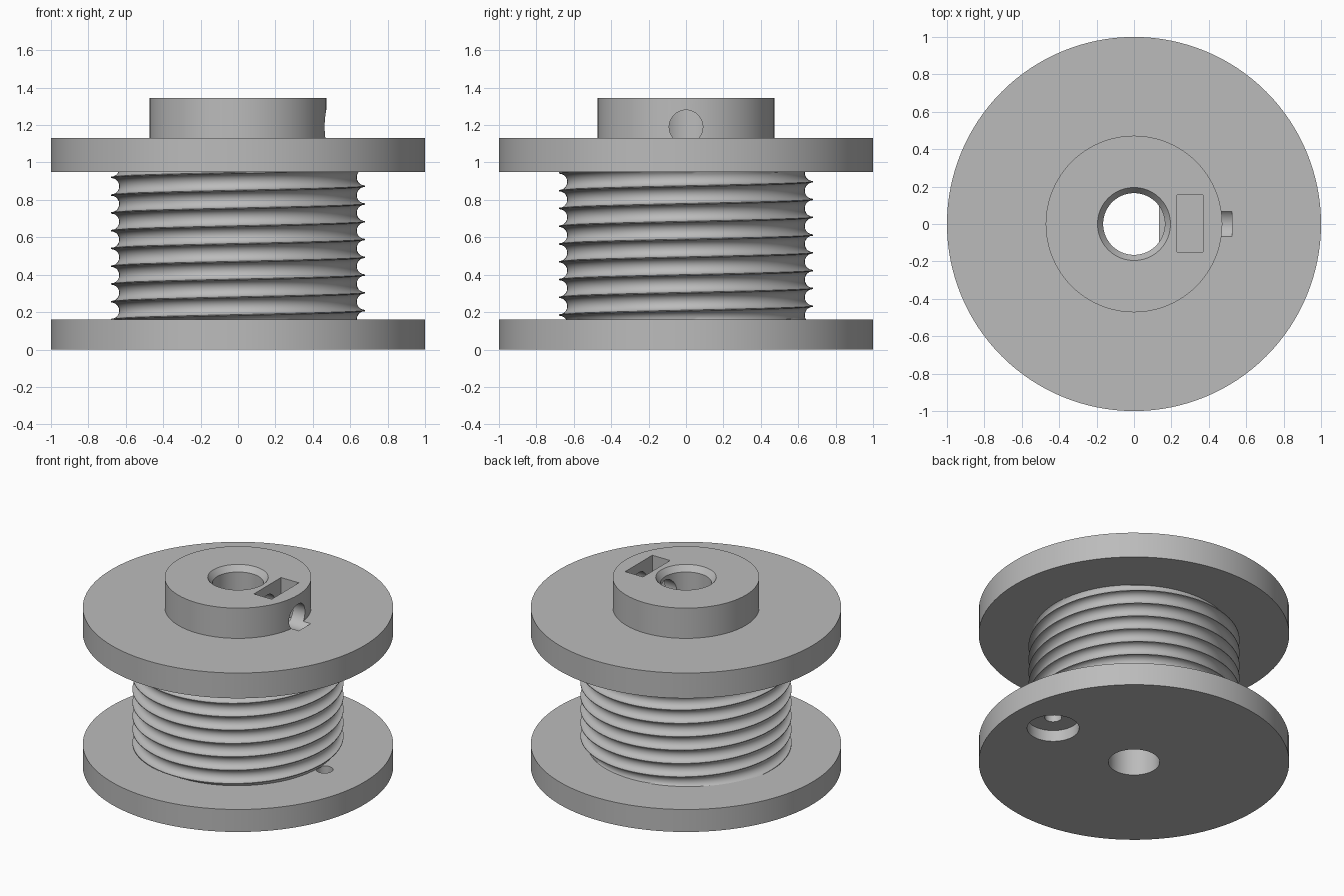
import bpy, bmesh, math
from math import sin, cos, pi, radians

if "Cube" in bpy.data.objects:
    bpy.data.objects.remove(bpy.data.objects["Cube"])

grey = bpy.data.materials.new("plain grey")
grey.use_nodes = True
GREY = (0.5, 0.5, 0.5, 1)
grey.diffuse_color = GREY
grey.node_tree.nodes["Principled BSDF"].inputs["Base Color"].default_value = GREY

SEGS = 128
BORE = 0.165
FLOOR, CEILING = 0.16, 0.95     # inner faces of the two flanges


def make_object(name, verts, faces, helper=False):
    mesh = bpy.data.meshes.new(name)
    mesh.from_pydata(verts, [], faces)
    bm = bmesh.new()
    bm.from_mesh(mesh)
    bmesh.ops.recalc_face_normals(bm, faces=bm.faces)
    bm.to_mesh(mesh)
    bm.free()
    mesh.materials.append(grey)
    ob = bpy.data.objects.new(name, mesh)
    bpy.context.collection.objects.link(ob)
    ob.hide_render = helper
    return ob


def lathe(name, profile):
    """Spin a closed (radius, z) profile around the z axis."""
    n = len(profile)
    verts = [(r * cos(2 * pi * i / SEGS), r * sin(2 * pi * i / SEGS), z)
             for i in range(SEGS) for r, z in profile]
    faces = [(i * n + j, i * n + (j + 1) % n,
              (i + 1) % SEGS * n + (j + 1) % n, (i + 1) % SEGS * n + j)
             for i in range(SEGS) for j in range(n)]
    return make_object(name, verts, faces)


def prism(name, outline, z0, z1, helper=False):
    """Extrude a flat (x, y) outline from z0 to z1."""
    n = len(outline)
    verts = [(x, y, z) for z in (z0, z1) for x, y in outline]
    faces = [tuple(range(n)), tuple(range(n, 2 * n))]
    faces += [(j, (j + 1) % n, n + (j + 1) % n, n + j) for j in range(n)]
    return make_object(name, verts, faces, helper)


def circle(r, x=0.0, n=48):
    return [(x + r * cos(2 * pi * i / n), r * sin(2 * pi * i / n)) for i in range(n)]


def smooth(ob):
    bpy.ops.object.select_all(action='DESELECT')
    ob.select_set(True)
    bpy.context.view_layer.objects.active = ob
    bpy.ops.object.shade_smooth_by_angle(angle=radians(30))


# Flanges, core and hub in one turned body with a chamfered bore
body = lathe("spool_body", [
    (BORE, 0), (1, 0), (1, FLOOR), (0.6, FLOOR), (0.6, CEILING), (1, CEILING),
    (1, 1.13), (0.472, 1.13), (0.472, 1.345), (0.195, 1.345), (BORE, 1.305)])

# Cutters: set screw hole, nut slot, counterbored hole in the lower flange
screw = prism("screw_hole_cutter", circle(0.09), 0.1, 0.525, True)
screw.rotation_euler = (0, pi / 2, 0)
screw.location = (0, 0, 1.19)
slot = prism("nut_slot_cutter",
             [(0.23, -0.15), (0.37, -0.15), (0.37, 0.155), (0.23, 0.155)], 1.08, 1.5, True)
counterbore = prism("counterbore_cutter", circle(0.168, 0.68), -0.1, 0.08, True)
line_hole = prism("line_hole_cutter", circle(0.055, 0.68), 0.04, 0.25, True)
bpy.context.view_layer.update()

cutters = [screw, slot, counterbore, line_hole]
for cutter in cutters:
    mod = body.modifiers.new(cutter.name, 'BOOLEAN')
    mod.operation = 'DIFFERENCE'
    mod.solver = 'EXACT'
    mod.object = cutter
bpy.context.view_layer.objects.active = body
for cutter in cutters:
    bpy.ops.object.modifier_apply(modifier=cutter.name)
    bpy.data.objects.remove(cutter)
smooth(body)

# Flat on one side of the bore
half = math.acos(0.13 / BORE)
arc = [half * (i / 6 - 1) for i in range(13)]
prism("bore_flat", [((BORE + 0.003) * cos(a), (BORE + 0.003) * sin(a)) for a in arc], 0.2, 0.95)

# Drum with a round helical line groove and thin ridges between the turns
PITCH, GROOVE, RIM = 0.095, 0.045, 0.68
section = [(RIM, 0)] + [(RIM - GROOVE * sin(pi * k / 10),
                         PITCH / 2 - GROOVE * cos(pi * k / 10)) for k in range(11)]
n = len(section)
low, high = FLOOR - 0.004, CEILING + 0.004
turns = range(-1, 10)
rows = [(r, FLOOR - 0.047 + t * PITCH + z) for t in turns for r, z in section]
verts, faces = [], []
for i in range(SEGS + 1):
    a = 2 * pi * i / SEGS
    for r, z in rows:
        z = min(max(z + PITCH * i / SEGS, low), high)
        verts.append((r * cos(a), r * sin(a), z))
m = len(rows)
for i in range(SEGS):
    for j in range(m - 1):
        quad = (i * m + j, (i + 1) * m + j, (i + 1) * m + j + 1, i * m + j + 1)
        heights = [verts[q][2] for q in quad]
        if max(heights) > low and min(heights) < high:
            faces.append(quad)
drum = make_object("grooved_drum", verts, faces)
bm = bmesh.new()
bm.from_mesh(drum.data)
bmesh.ops.remove_doubles(bm, verts=bm.verts, dist=0.0001)
bmesh.ops.delete(bm, geom=[v for v in bm.verts if not v.link_faces], context='VERTS')
bmesh.ops.recalc_face_normals(bm, faces=bm.faces)
bm.to_mesh(drum.data)
bm.free()
smooth(drum)
